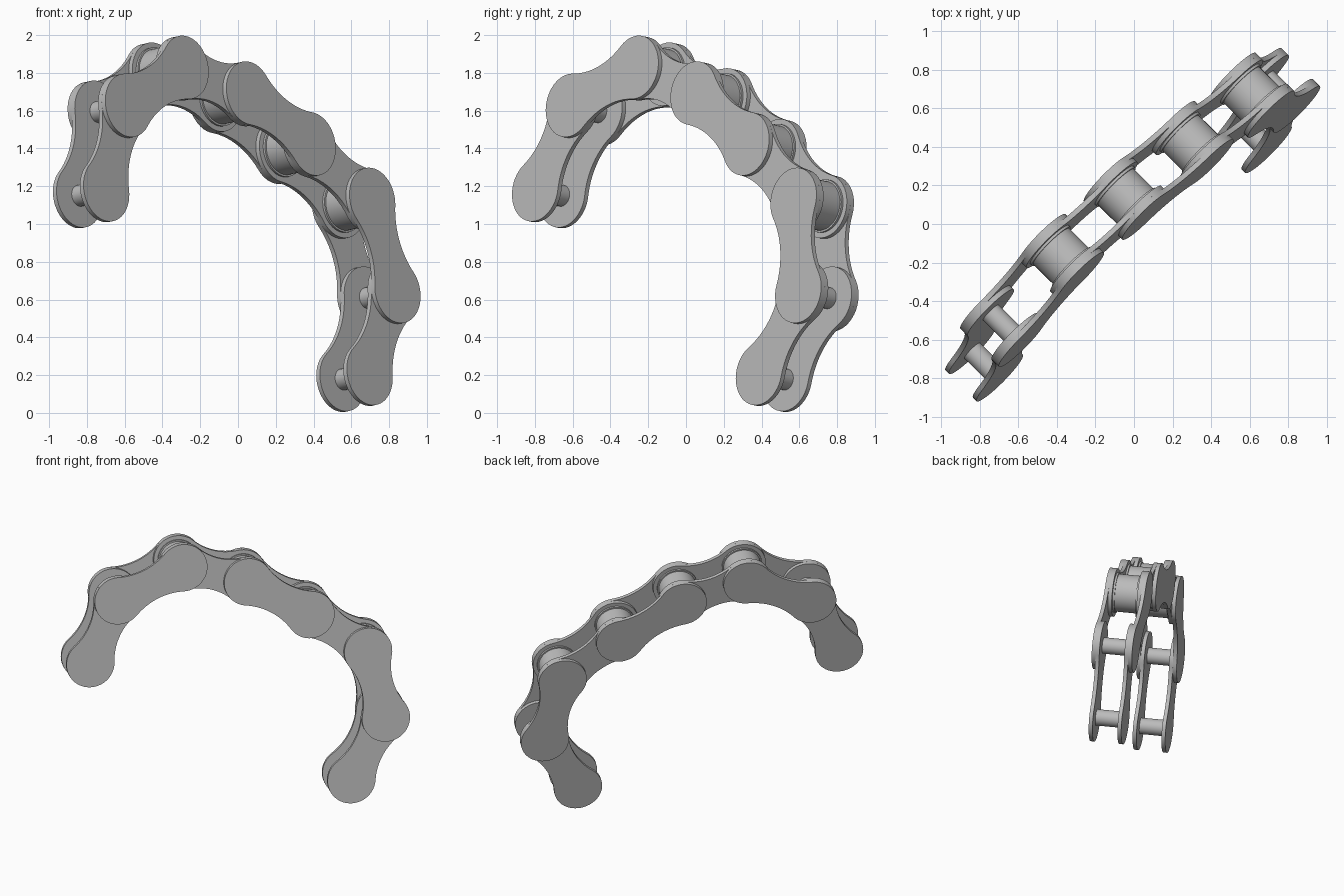
import bpy, bmesh, math
from mathutils import Matrix, Vector

cube = bpy.data.objects.get("Cube")
if cube:
    bpy.data.objects.remove(cube, do_unlink=True)

steel = bpy.data.materials.new("grey_steel")
steel.use_nodes = True
GREY = (0.5, 0.5, 0.5, 1)
steel.diffuse_color = GREY
steel.node_tree.nodes["Principled BSDF"].inputs["Base Color"].default_value = GREY

# Chain frame: u runs along the chain, v up, n along the pins (slightly tilted)
n = Vector((0.70, -0.695, 0.157)).normalized()
u = Vector((-n.y, n.x, 0)).normalized()
v = n.cross(u)
frame = Matrix((u, v, n)).transposed().to_4x4()
MID = 0.138

# Pin centres along the curve, in (u, v)
pins = [Vector(p) for p in ((-1.058, 1.156), (-0.85, 1.604), (-0.385, 1.808), (0.07, 1.67),
                            (0.505, 1.398), (0.905, 1.10), (1.017, 0.607), (0.765, 0.171))]
END_R, WAIST, THICK = 0.17, 0.115, 0.027
INNER, OUTER = 0.102, 0.129


def finish(name, bm, place):
    bmesh.ops.recalc_face_normals(bm, faces=bm.faces)
    mesh = bpy.data.meshes.new(name)
    bm.to_mesh(mesh)
    bm.free()
    mesh.materials.append(steel)
    obj = bpy.data.objects.new(name, mesh)
    bpy.context.collection.objects.link(obj)
    obj.matrix_world = frame @ place
    bpy.ops.object.select_all(action='DESELECT')
    obj.select_set(True)
    bpy.context.view_layer.objects.active = obj
    bpy.ops.object.shade_smooth_by_angle(angle=math.radians(35))


def plate_outline(length):
    """Two round ends joined by concave arcs tangent to both."""
    half, e = length / 2, END_R - WAIST
    height = (half * half - e * e) / (2 * e)
    radius = height - WAIST
    a = math.atan2(height, half)
    right = []
    for i in range(33):                       # round end
        t = -(math.pi - a) + 2 * (math.pi - a) * i / 32
        right.append((half + END_R * math.cos(t), END_R * math.sin(t)))
    top = []
    for i in range(1, 16):                    # concave waist
        t = -a - (math.pi - 2 * a) * i / 16
        top.append((radius * math.cos(t), height + radius * math.sin(t)))
    one_side = right + top
    return one_side + [(-x, -y) for x, y in one_side]


def plate(name, p, q, offset):
    bm = bmesh.new()
    outline = plate_outline((q - p).length)
    face = bm.faces.new([bm.verts.new((x, y, -THICK / 2)) for x, y in outline])
    ext = bmesh.ops.extrude_face_region(bm, geom=[face])
    bmesh.ops.translate(bm, vec=(0, 0, THICK),
                        verts=[g for g in ext["geom"] if isinstance(g, bmesh.types.BMVert)])
    c, d = (p + q) / 2, q - p
    finish(name, bm, Matrix.Translation((c.x, c.y, MID + offset)) @
           Matrix.Rotation(math.atan2(d.y, d.x), 4, 'Z'))


def lathe(name, p, profile):
    """Closed round part from (radius, height) rings."""
    bm = bmesh.new()
    steps = 48
    rings = [[bm.verts.new((r * math.cos(math.tau * i / steps), r * math.sin(math.tau * i / steps), h))
              for i in range(steps)] for r, h in profile]
    for lo, hi in zip(rings, rings[1:]):
        for i in range(steps):
            j = (i + 1) % steps
            bm.faces.new((lo[i], lo[j], hi[j], hi[i]))
    bm.faces.new(rings[0])
    bm.faces.new(rings[-1])
    finish(name, bm, Matrix.Translation((p.x, p.y, MID)))


# Side plates, alternating inner and outer links
for i, (p, q) in enumerate(zip(pins, pins[1:])):
    kind, gap = ("outer", OUTER) if i % 2 else ("inner", INNER)
    for side, s in (("front", 1), ("back", -1)):
        plate(f"{kind}_plate_{side}_{i + 1}", p, q, s * gap)

# Pins everywhere, rimmed rollers on the middle four
for i, p in enumerate(pins):
    reach = INNER if i in (0, len(pins) - 1) else OUTER
    lathe(f"pin_{i + 1}", p, [(0.057, -reach), (0.057, reach)])
    if 2 <= i <= 5:
        e, b = 0.089, 0.075
        lathe(f"roller_{i + 1}", p, [(0.142, -e), (0.142, -b), (0.132, -b),
                                     (0.132, b), (0.142, b), (0.142, e)])
